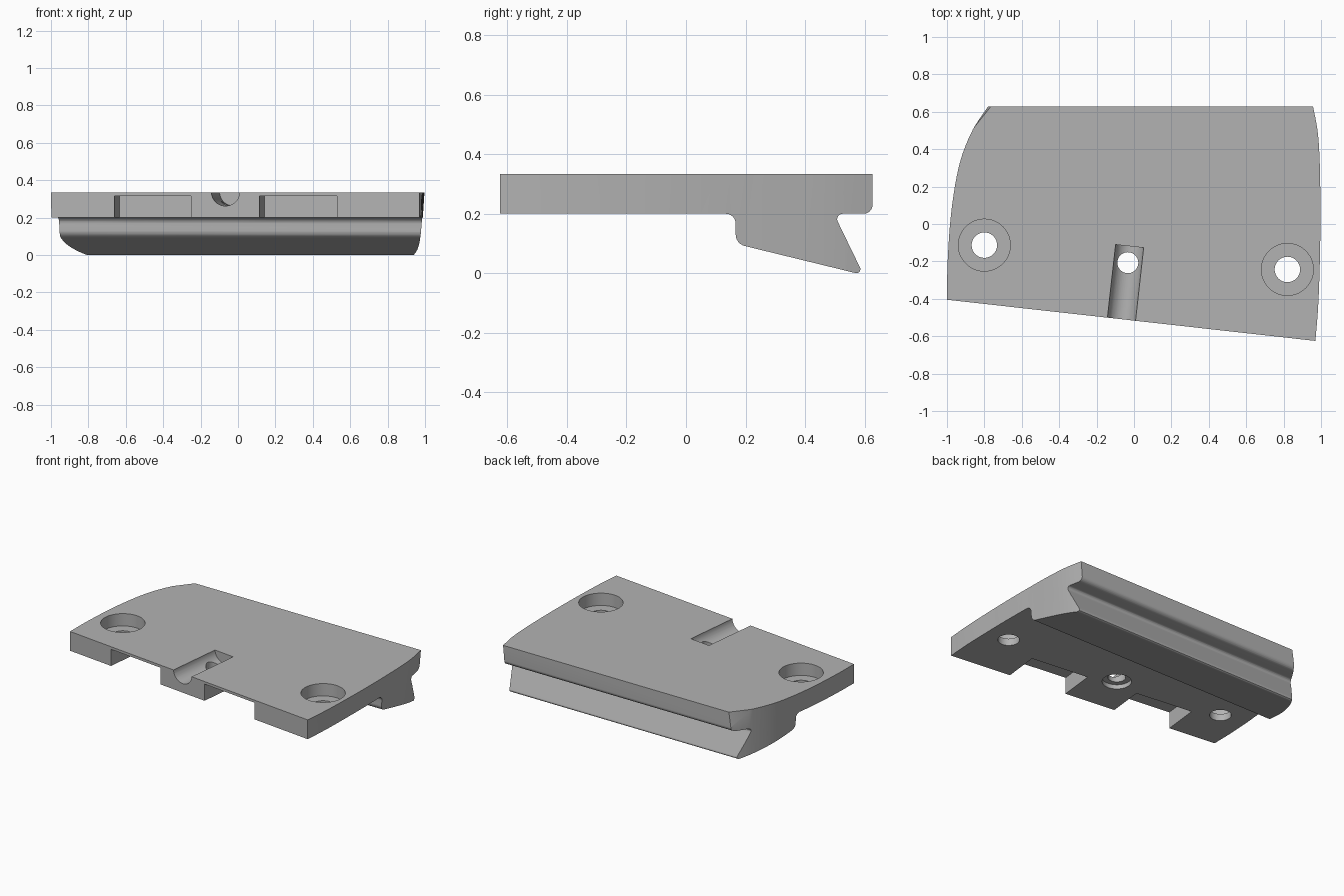
import bpy, bmesh, math
from mathutils import Vector

cube = bpy.data.objects.get("Cube")
if cube:
    bpy.data.objects.remove(cube)

TOP, UNDER = 0.333, 0.2

grey = bpy.data.materials.new("plain grey")
grey.use_nodes = True
grey.diffuse_color = (0.45, 0.45, 0.45, 1)
grey.node_tree.nodes["Principled BSDF"].inputs["Base Color"].default_value = (0.45, 0.45, 0.45, 1)


def loft(name, first, second):
    """Closed solid between two matching loops of points."""
    bm = bmesh.new()
    a = [bm.verts.new(p) for p in first]
    b = [bm.verts.new(p) for p in second]
    n = len(a)
    sides = []
    for i in range(n):
        j = (i + 1) % n
        sides.append(bm.faces.new((a[i], a[j], b[j], b[i])))
    bm.faces.new(a[::-1])
    bm.faces.new(b)
    bmesh.ops.triangulate(bm, faces=sides)
    bmesh.ops.recalc_face_normals(bm, faces=bm.faces[:])
    mesh = bpy.data.meshes.new(name)
    bm.to_mesh(mesh)
    bm.free()
    obj = bpy.data.objects.new(name, mesh)
    bpy.context.scene.collection.objects.link(obj)
    mesh.materials.append(grey)
    return obj


def spline(pts, steps=4):
    """Smooth curve through the given points."""
    p = [Vector(q) for q in pts]
    p = [2 * p[0] - p[1]] + p + [2 * p[-1] - p[-2]]
    out = []
    for a, b, c, d in zip(p, p[1:], p[2:], p[3:]):
        for s in range(steps):
            t = s / steps
            out.append(0.5 * (2 * b + (c - a) * t + (2 * a - 5 * b + 4 * c - d) * t ** 2
                              + (3 * b - a - 3 * c + d) * t ** 3))
    return out + [p[-2]]


def rounded(points, steps=6):
    """Polygon with corner radii given as (y, z, radius)."""
    out = []
    for i, (y, z, r) in enumerate(points):
        c = Vector((y, z))
        if r == 0:
            out.append(c)
            continue
        u = (Vector(points[i - 1][:2]) - c).normalized()
        v = (Vector(points[(i + 1) % len(points)][:2]) - c).normalized()
        half = u.angle(v) / 2
        centre = c + (u + v).normalized() * (r / math.sin(half))
        start = c + u * (r / math.tan(half)) - centre
        end = c + v * (r / math.tan(half)) - centre
        out += [centre + start.lerp(end, k / steps).normalized() * r for k in range(steps + 1)]
    return out


def boolean(target, tool, operation):
    mod = target.modifiers.new(tool.name, "BOOLEAN")
    mod.operation, mod.object, mod.solver = operation, tool, "EXACT"
    bpy.context.view_layer.update()
    bpy.context.view_layer.objects.active = target
    bpy.ops.object.modifier_apply(modifier=mod.name)
    bpy.data.objects.remove(tool)


def circle(radius, sides=48):
    return [(radius * math.cos(k * math.tau / sides), radius * math.sin(k * math.tau / sides))
            for k in range(sides)]


def bore(x, y, radius, low, high):
    ring = [(x + u, y + v) for u, v in circle(radius)]
    boolean(plate, loft("bore", [(*p, low) for p in ring], [(*p, high) for p in ring]), "DIFFERENCE")


# Plate and dovetail cross-section, run along x
section = rounded([
    (-0.7, TOP, 0), (0.627, TOP, 0), (0.627, UNDER, 0.03), (0.497, UNDER, 0.018),
    (0.597, -0.006, 0.013), (0.167, 0.099, 0.04), (0.167, UNDER, 0.033), (-0.7, UNDER, 0)])
plate = loft("mounting_plate", [(-1.2, *p) for p in section], [(1.2, *p) for p in section])

# Plan outline with curved ends that draw in slightly towards the bottom
left_end = spline([(-1, -0.405), (-0.998, -0.22), (-0.985, 0), (-0.963, 0.18), (-0.935, 0.32),
                   (-0.9, 0.425), (-0.85, 0.53), (-0.782, 0.635)])
right_end = spline([(0.96, 0.635), (0.985, 0.5), (0.996, 0.35), (1, 0.15), (0.999, -0.05),
                    (0.994, -0.25), (0.985, -0.45), (0.97, -0.625)])


def outline(z):
    loop = []
    for x, y in left_end + right_end:
        draw = (0.1 if x > 0 else 0.05) * (TOP - z) * min(1, max(0, (y + 0.62) / 0.8))
        loop.append((x - math.copysign(draw, x), y, z))
    return loop


boolean(plate, loft("plan_outline", outline(-0.02), outline(TOP + 0.02)), "INTERSECT")

# Sloping trim on the rear corner
trim = [(-0.975, 0.365), (-0.684, 0.73), (-0.975, 0.73)]
boolean(plate, loft("corner_trim", [(x - 0.021, y, UNDER - 0.01) for x, y in trim],
                    [(x + 0.001, y, TOP + 0.01) for x, y in trim]), "DIFFERENCE")

# Directions along and square to the slanted front edge
front = Vector((-1, -0.405))
along = (Vector((0.97, -0.625)) - front).normalized()
inward = Vector((-along.y, along.x))


def on_front(x, depth):
    return front + along * ((x - front.x) / along.x) + inward * depth


# Two shallow pockets under the front edge
for x0, x1 in ((-0.66, -0.25), (0.115, 0.53)):
    base = [on_front(x0, -0.1), on_front(x1, -0.1), on_front(x1, 0.25), on_front(x0, 0.25)]
    boolean(plate, loft("front_pocket", [(*p, 0.1) for p in base], [(*p, 0.315) for p in base]),
            "DIFFERENCE")

# Round-bottomed groove in the top
ends = [[(*(on_front(-0.067, depth) + along * u), 0.338 + v) for u, v in circle(0.076)]
        for depth in (-0.1, 0.393)]
boolean(plate, loft("groove", *ends), "DIFFERENCE")

# Screw holes with wide seats, and the groove hole with its seat below
for x, y in ((-0.8, -0.113), (0.82, -0.243)):
    bore(x, y, 0.068, 0.1, 0.4)
    bore(x, y, 0.139, 0.248, 0.4)
bore(-0.033, -0.207, 0.056, 0.1, 0.4)
bore(-0.033, -0.207, 0.092, 0.1, 0.23)

bpy.ops.object.select_all(action="DESELECT")
plate.select_set(True)
bpy.context.view_layer.objects.active = plate
bpy.ops.object.shade_smooth_by_angle(angle=math.radians(30))
